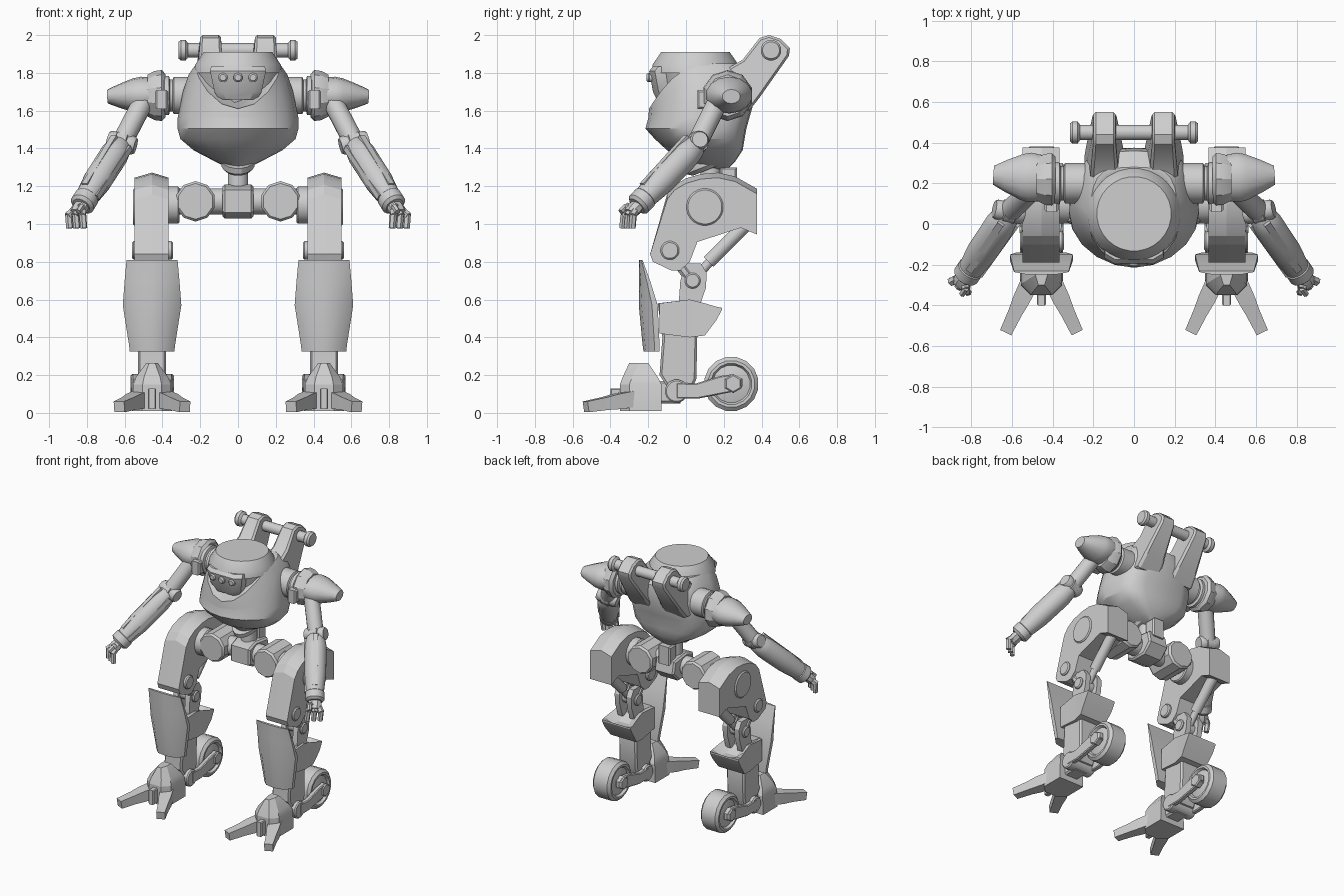
import bpy, bmesh
from math import pi, cos, sin, copysign
from mathutils import Vector as V

if "Cube" in bpy.data.objects:
    bpy.data.objects.remove(bpy.data.objects["Cube"])

grey = bpy.data.materials.new("light_grey_metal")
grey.use_nodes = True
COLOUR = (0.62, 0.62, 0.62, 1)
grey.diffuse_color = COLOUR
grey.node_tree.nodes["Principled BSDF"].inputs["Base Color"].default_value = COLOUR


def finish(name, bm, mirror=True, angle=32):
    """Turn a bmesh into a shaded object, mirrored across x = 0 if paired."""
    bmesh.ops.recalc_face_normals(bm, faces=bm.faces)
    me = bpy.data.meshes.new(name)
    bm.to_mesh(me)
    bm.free()
    me.materials.append(grey)
    ob = bpy.data.objects.new(name, me)
    bpy.context.collection.objects.link(ob)
    bpy.ops.object.select_all(action='DESELECT')
    ob.select_set(True)
    bpy.context.view_layer.objects.active = ob
    bpy.ops.object.shade_smooth_by_angle(angle=angle * pi / 180)
    if mirror:
        ob.modifiers.new("mirror", 'MIRROR').use_mirror_merge = False
    return ob


def loft(name, rings, mirror=True, angle=32):
    """Skin a stack of equal-length point rings and cap both ends."""
    bm = bmesh.new()
    vs = [[bm.verts.new(p) for p in r] for r in rings]
    n = len(vs[0])
    for a, b in zip(vs, vs[1:]):
        for i in range(n):
            j = (i + 1) % n
            bm.faces.new((a[i], a[j], b[j], b[i]))
    bm.faces.new(vs[0])
    bm.faces.new(vs[-1])
    return finish(name, bm, mirror, angle)


def tube(name, p, q, prof, n=16, sq=1, mirror=True):
    """Turned shape from p to q; prof holds (fraction, radius), sq flattens it."""
    p, q = V(p), V(q)
    d = (q - p).normalized()
    u = d.cross(V((0, 0, 1)))
    u = u.normalized() if u.length > 0.01 else V((1, 0, 0))
    v = d.cross(u)
    angs = [2 * pi * (i + 0.5) / n for i in range(n)]
    return loft(name, [[p.lerp(q, t) + u * r * cos(a) + v * r * sq * sin(a) for a in angs]
                       for t, r in prof], mirror)


def rod(name, p, q, r, n=16, **k):
    return tube(name, p, q, [(0, r), (1, r)], n, **k)


def axle(name, x0, x1, y, z, r, n=16, **k):
    """Cylinder along x with a small chamfer on each end."""
    e = 0.008 / abs(x1 - x0)
    return tube(name, (x0, y, z), (x1, y, z), [(0, r - .008), (e, r), (1 - e, r), (1, r - .008)], n, **k)


def prism(name, pts, x0, x1, bevel=0.0, mirror=True):
    """Extrude a side profile of (y, z) points from x0 to x1."""
    bm = bmesh.new()
    f = bm.faces.new([bm.verts.new((x0, y, z)) for y, z in pts])
    g = bmesh.ops.extrude_face_region(bm, geom=[f])
    bmesh.ops.translate(bm, vec=(x1 - x0, 0, 0), verts=[e for e in g["geom"] if isinstance(e, bmesh.types.BMVert)])
    if bevel:
        side = [e for e in bm.edges if abs(e.verts[0].co.x - e.verts[1].co.x) < 1e-5]
        bmesh.ops.bevel(bm, geom=side, offset=bevel, segments=1, affect='EDGES')
    return finish(name, bm, mirror)


def box(name, x0, x1, y0, y1, z0, z1, bevel=0.0, **k):
    return prism(name, [(y0, z0), (y1, z0), (y1, z1), (y0, z1)], x0, x1, bevel, **k)


# Torso: round front, squarer tapering back, and a rim that dips to the chin
def hull_ring(z, w, yf, yb, n=20):
    ring, mid = [], (yf + yb) / 2
    for i in range(n):
        c, s = cos(2 * pi * i / n), sin(2 * pi * i / n)
        k = 0.5 if s > 0 else 1.05
        y = copysign(abs(s) ** k, s)
        ring.append(V((copysign(abs(c) ** k, c) * w * (1 - .12 * max(y, 0)), mid + y * (yb - yf) / 2, z)))
    return ring


def dipped(ring, low):
    """Pull the front of a ring down onto the ring below it."""
    return [b.lerp(a, min(max((a.y + .2) / .28, .04), 1)) for a, b in zip(ring, low)]


hull = [hull_ring(*h) for h in ((1.29, .04, .04, .22), (1.33, .12, 0, .26), (1.39, .235, -.1, .3),
                                (1.45, .305, -.165, .31), (1.505, .32, -.215, .32), (1.56, .32, -.2, .335))]
hull.append(dipped(hull_ring(1.7, .292, -.19, .375), hull[-1]))
hull.append(dipped(hull_ring(1.79, .262, -.18, .36), hull[-1]))
hull.append(dipped(hull_ring(1.85, .22, -.17, .28), hull[-1]))
hull.append([V((p.x * .9, .06 + (p.y - .06) * .9, p.z)) for p in hull[-1]])
loft("torso", hull, False, 30)
loft("head_core", [hull_ring(*h) for h in ((1.5, .17, -.09, .2), (1.64, .2, -.115, .22), (1.81, .23, -.165, .26))], False)
tube("head_dome", (0, .05, 1.8), (0, .05, 1.91), [(0, .235), (.4, .228), (1, .183)], 28, mirror=False)
loft("visor", [[V((x * w, y, z)) for x, y in ((-1, 0), (-1, yf + .03), (-.65, yf), (.65, yf), (1, yf + .03), (1, 0))]
               for z, w, yf in ((1.66, .1, -.155), (1.7, .125, -.175), (1.81, .148, -.195), (1.835, .142, -.175))], False)
for i in (-1, 0, 1):
    tube(f"eye_{i + 2}", (i * .08, -.15, 1.775), (i * .08, -.21 + abs(i) * .01, 1.775),
         [(0, .025), (.85, .025), (1, .017)], 12, mirror=False)

# Back struts, widening where they join the hull, and carry bar
strut = prism("back_strut", [(.2, 1.74), (.23, 1.83), (.3, 1.87), (.39, 1.985), (.44, 2.0), (.5, 1.98), (.55, 1.93),
                             (.545, 1.89), (.39, 1.67), (.335, 1.6), (.25, 1.6)], .09, .2, .012)
for v in strut.data.vertices:
    v.co.x = .145 + (v.co.x - .145) * (1 + .8 * min(max((1.92 - v.co.z) / .3, 0), 1))
tube("carry_bar", (-.315, .45, 1.92), (.315, .45, 1.92),
     [(0, .045), (.02, .055), (.06, .055), (.08, .038), (.92, .038), (.94, .055), (.98, .055), (1, .045)],
     16, mirror=False)

# Shoulders
tube("shoulder_collar", (.24, .2, 1.68), (.44, .2, 1.68),
     [(0, .1), (.5, .1), (.53, .085), (.6, .085), (.63, .105), (.75, .105), (.78, .09), (1, .09)], 20)
tube("shoulder_ring", (.385, .22, 1.68), (.48, .22, 1.68), [(0, .115), (.2, .135), (.6, .13), (1, .11)], 10)
tube("shoulder_pad", (.45, .225, 1.685), (.69, .24, 1.675),
     [(0, .115), (.25, .125), (.42, .116), (.75, .08), (1, .048)], 14, .78)
box("shoulder_clamp", .37, .44, .06, .16, 1.61, 1.71, .01)

# Arms
elbow, wrist = V((.615, .06, 1.43)), V((.83, -.26, 1.095))
fore = (wrist - elbow).normalized()
inner = fore.cross(V((0, 0, 1))).normalized()
up = inner.cross(fore)
rod("upper_arm", (.49, .18, 1.67), elbow, .055)
axis = V((.06, .012, .015))
tube("elbow_joint", elbow - axis * 1.2, elbow + axis * 1.2,
     [(0, .042), (.1, .05), (.3, .05), (.32, .058), (.7, .058), (.72, .05), (.9, .05), (1, .042)], 14)
tube("forearm", elbow, wrist, [(0, .045), (.06, .066), (.2, .077), (.6, .076), (.86, .062), (.87, .067),
                               (.97, .067), (1, .05)], 16)
rod("forearm_rail", elbow + inner * .066 + fore * .04, wrist + inner * .056 - fore * .07, .022, 4)
rod("forearm_strip", elbow + up * .063 + fore * .03, wrist + up * .053 - fore * .1, .025, 4)
tube("palm", wrist, wrist + fore * .06, [(0, .045), (.4, .05), (1, .042)], 8, .75)
palm = wrist + fore * .045
for i, side in enumerate((-.045, 0, .045)):
    root = palm + inner * side * .7
    knuckle = root + fore * .035 + inner * side * .3
    rod(f"finger_{i + 1}_base", root, knuckle, .022, 6)
    rod(f"finger_{i + 1}_tip", knuckle - fore * .01, knuckle + V((-.01, 0, -.065)), .019, 6)
thumb = palm - fore * .01 + up * .03 + inner * .035
rod("thumb", palm - fore * .02, thumb, .02, 6)
rod("thumb_tip", thumb, thumb + fore * .045, .016, 6)

# Waist and pelvis
tube("waist_plate", (0, .115, 1.345), (0, .135, 1.295), [(0, .09), (.6, .09), (1, .07)], 16, 1.55, mirror=False)
rod("waist_post", (0, .13, 1.1), (0, .13, 1.32), .055, mirror=False)
box("waist_actuator", -.05, .05, .18, .27, 1.16, 1.3, .01, mirror=False)
prism("pelvis", [(.02, 1.06), (.08, 1.03), (.2, 1.03), (.27, 1.1), (.25, 1.19), (.1, 1.21), (.02, 1.18)],
      -.082, .082, .012, mirror=False)
rod("pelvis_beam", (-.36, .12, 1.12), (.36, .12, 1.12), .07, mirror=False)
tube("hip_rotor", (.225, 0, 1.12), (.225, .24, 1.12), [(0, .095), (.06, .107), (.94, .107), (1, .095)], 10)
axle("hip_flange", .31, .38, .1, 1.1, .1)
axle("hip_cap", .53, .557, .1, 1.09, .098, 24)

# Thighs with a ridged top
LEG = .455
thigh = [(0, 1.215), (.08, 1.238), (.17, 1.245), (.26, 1.225), (.375, 1.16), (.375, .945), (.29, .98),
         (.06, .905), (.02, .8), (-.03, .755), (-.08, .755), (-.175, .8), (-.19, .84), (-.1, 1.13), (-.06, 1.18)]
loft("thigh", [[V((x, y, z + (rise if z > 1.1 else 0))) for y, z in thigh]
               for x, rise in ((.367, 0), (LEG, .027), (.547, 0))], angle=20)
axle("knee_pin", LEG - .11, LEG + .105, -.085, .86, .05)
rod("knee_piston", (LEG, .31, .99), (LEG, .12, .8), .038, 12)
rod("knee_piston_rod", (LEG, .16, .84), (LEG, .03, .69), .025, 12)
axle("lower_knee_pin", LEG - .085, LEG + .085, .035, .7, .042)
for s in (-1, 1):
    x, tag = LEG + s * .05, (s + 3) // 2
    prism(f"knee_bracket_{tag}", [(-.04, .56), (.07, .56), (.105, .66), (.11, .74), (.08, .79), (0, .79),
                                  (-.03, .7)], x - .02, x + .02)
    rod(f"knee_link_{tag}", (x, -.085, .85), (x, .03, .7), .03, 8)

# Shins with front shield and rear guard
loft("shin_shield", [[V((LEG + x * w, yf + (yb - yf) * k, z)) for x, k in
                      ((-1, 1), (-1, .7), (-.6, .15), (0, 0), (.6, .15), (1, .7), (1, 1))]
                     for z, w, yf, yb in ((.325, .118, -.225, -.14), (.36, .122, -.23, -.14), (.57, .155, -.25, -.15),
                                          (.7, .145, -.25, -.19), (.81, .135, -.25, -.23))], angle=38)
prism("shin", [(-.15, .58), (.02, .6), (.06, .42), (.055, .18), (.02, .1), (-.06, .08), (-.14, .2), (-.125, .4)],
      LEG - .075, LEG + .075, .012)
loft("calf_guard", [[V((LEG + s * w, y, z)) for s, y, z in
                     ((-1, y0, lo), (1, y0, lo), (1, y0, hi), (.4, y0, hi - dip), (-.4, y0, hi - dip), (-1, y0, hi))]
                    for y0, w, lo, hi, dip in ((-.14, .09, .42, .58, 0), (.02, .1, .4, .6, .02),
                                               (.1, .11, .41, .58, .05), (.16, .12, .49, .562, .03),
                                               (.19, .12, .545, .556, 0))], angle=20)

# Ankles, wheel arms and wheels
axle("ankle_pin", LEG - .105, LEG + .105, -.05, .115, .062)
for s in (-1, 1):
    x, tag = LEG + s * .09, (s + 3) // 2
    prism(f"wheel_arm_{tag}", [(-.05, .075), (.06, .075), (.24, .11), (.3, .14), (.3, .18), (.25, .205), (.18, .195),
                               (.05, .155), (-.05, .16)], x - .018, x + .018, .006)
    axle(f"wheel_nut_{tag}", x - .025, x + .025, .25, .155, .05, 6)
tube("wheel", (LEG - .075, .24, .153), (LEG + .075, .24, .153),
     [(0, .03), (.12, .1), (0, .11), (0, .125), (.12, .145), (.88, .145), (1, .125), (1, .11), (.88, .1), (1, .03)], 16)

# Feet with splayed toes
loft("foot", [[V((LEG + s * w, y, z)) for s, y in ((-1, yb), (-1, yf + .05), (-.5, yf), (.5, yf), (1, yf + .05), (1, yb))]
              for z, w, yf, yb in ((.01, .105, -.35, -.13), (.15, .1, -.35, -.13), (.19, .085, -.335, -.15),
                                   (.265, .03, -.3, -.2))], angle=20)
box("foot_bridge", LEG - .06, LEG + .06, -.2, -.03, .05, .17, .012)
box("middle_toe", LEG - .022, LEG + .022, -.4, -.3, .02, .13, .006)
for s in (-1, 1):
    tube(f"toe_{(s + 3) // 2}", (LEG + s * .055, -.28, .075), (LEG + s * .174, -.53, .032),
         [(0, .064), (.35, .06), (.6, .05), (1, .043)], 4, .95)
